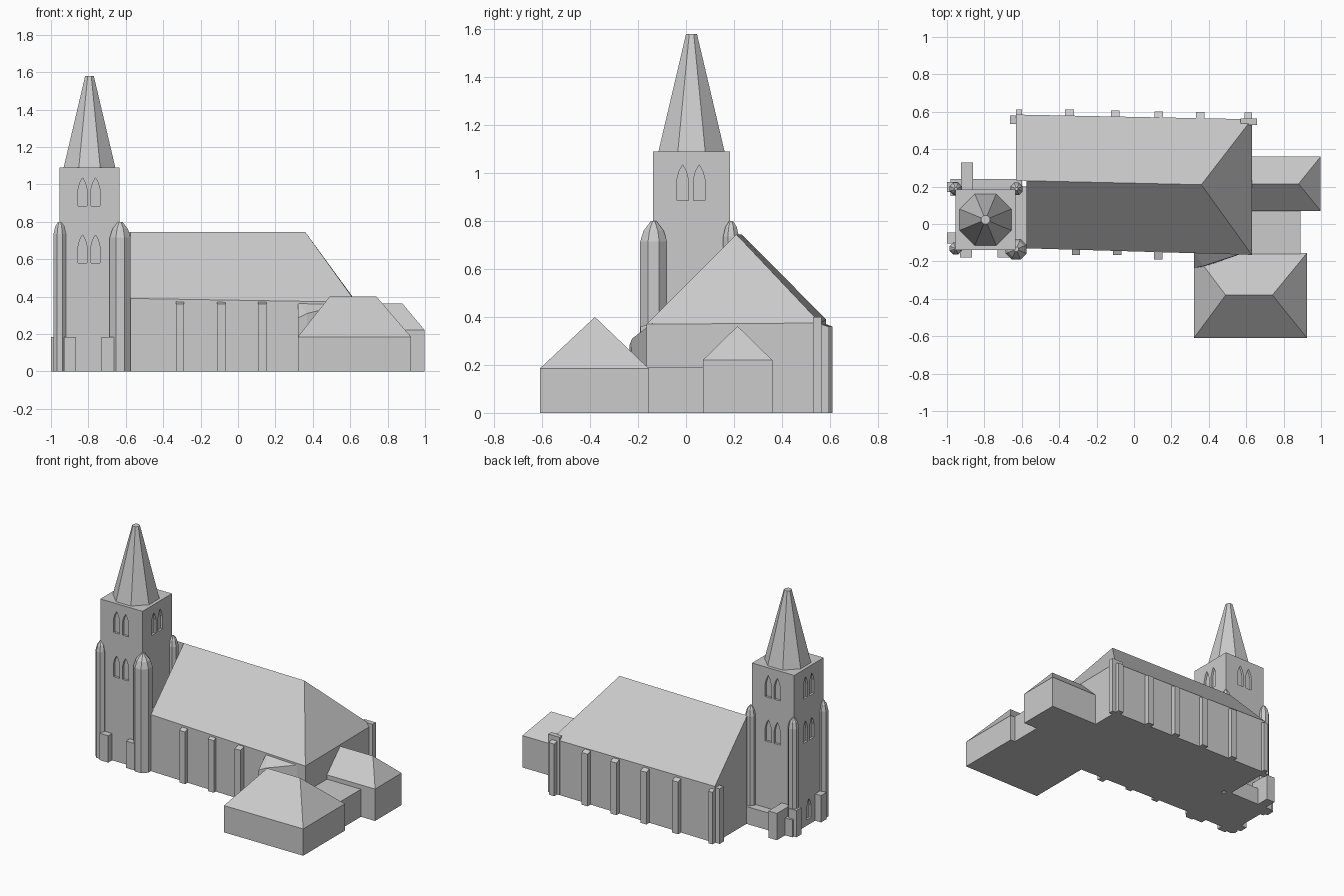
import bpy, bmesh, math
from mathutils import Matrix, Vector

if "Cube" in bpy.data.objects:
    bpy.data.objects.remove(bpy.data.objects["Cube"])

stone = bpy.data.materials.new("light_grey")
stone.diffuse_color = (0.6, 0.6, 0.6, 1)
stone.use_nodes = True
stone.node_tree.nodes["Principled BSDF"].inputs["Base Color"].default_value = stone.diffuse_color


def mesh_object(name, verts, faces):
    me = bpy.data.meshes.new(name)
    me.from_pydata(verts, [], faces)
    bm = bmesh.new()
    bm.from_mesh(me)
    bmesh.ops.recalc_face_normals(bm, faces=bm.faces)
    bm.to_mesh(me)
    bm.free()
    me.materials.append(stone)
    ob = bpy.data.objects.new(name, me)
    bpy.context.collection.objects.link(ob)
    return ob


def box(name, x0, x1, y0, y1, h):
    v = [(x, y, z) for z in (0, h) for x, y in ((x0, y0), (x1, y0), (x1, y1), (x0, y1))]
    return mesh_object(name, v, [(0, 3, 2, 1), (4, 5, 6, 7), (0, 1, 5, 4),
                                 (1, 2, 6, 5), (2, 3, 7, 6), (3, 0, 4, 7)])


def rings(name, cx, cy, n, levels):
    """Stack of n-sided rings (inradius, z), flat side facing front."""
    v, f = [], []
    for r, z in levels:
        R = r / math.cos(math.pi / n)
        for i in range(n):
            a = math.tau * (i + 0.5) / n
            v.append((cx + R * math.cos(a), cy + R * math.sin(a), z))
    for k in range(len(levels) - 1):
        for i in range(n):
            j = (i + 1) % n
            f.append((k * n + i, k * n + j, k * n + n + j, k * n + n + i))
    f += [tuple(range(n))[::-1], tuple(range(len(v) - n, len(v)))]
    return mesh_object(name, v, f)


def hip_house(name, x0, x1, y0, y1, eave, ridge, ra, rb, ry):
    """Walls with a hipped roof; ridge runs from ra to rb at y = ry."""
    v = [(x, y, z) for z in (0, eave) for x, y in ((x0, y0), (x1, y0), (x1, y1), (x0, y1))]
    v += [(ra, ry, ridge), (rb, ry, ridge)]
    return mesh_object(name, v, [(0, 3, 2, 1), (0, 1, 5, 4), (1, 2, 6, 5), (2, 3, 7, 6),
                                 (3, 0, 4, 7), (4, 5, 9, 8), (6, 7, 8, 9), (5, 6, 9), (7, 4, 8)])


def buttress(name, x, w, y_in, y_out, h):
    """Wall buttress with a sloped cap."""
    v = []
    for xx in (x - w / 2, x + w / 2):
        v += [(xx, y_in, 0), (xx, y_out, 0), (xx, y_out, h - 0.02), (xx, y_in, h)]
    return mesh_object(name, v, [(0, 1, 2, 3), (7, 6, 5, 4), (0, 4, 5, 1),
                                 (1, 5, 6, 2), (2, 6, 7, 3), (3, 7, 4, 0)])


# tower body
TX, TY, TH = -0.794, 0.023, 0.161
tower = box("tower", TX - TH, TX + TH, TY - TH, TY + TH, 1.09)


# lancet windows cut into the tower
def lancet(angle, u, z, h):
    w, d = 0.024, 0.015
    prof = [(-w, 0), (w, 0), (w, h * .58), (w * .62, h * .82), (0, h),
            (-w * .62, h * .82), (-w, h * .58)]
    n = len(prof)
    v = [(u + a, -TH + s, z + b) for s in (-d, d) for a, b in prof]
    f = [tuple(range(n)), tuple(range(n, 2 * n))]
    f += [(i, (i + 1) % n, n + (i + 1) % n, n + i) for i in range(n)]
    m = Matrix.Translation((TX, TY, 0)) @ Matrix.Rotation(angle, 4, 'Z')
    return [tuple(m @ Vector(p)) for p in v], f


cv, cf = [], []
openings = []
for k in range(4):                       # 0 front, 1 east, 2 back, 3 west
    for u in (-0.037, 0.032):
        openings.append((k, u, 0.885, 0.15))
        if k != 1:
            openings.append((k, u, 0.58, 0.15))
openings.append((3, 0.0, 0.04, 0.14))
for k, u, z, h in openings:
    v, f = lancet(k * math.pi / 2, u, z, h)
    cf += [tuple(i + len(cv) for i in face) for face in f]
    cv += v
cutter = mesh_object("window_cutter", cv, cf)
cutter.hide_render = True
mod = tower.modifiers.new("windows", 'BOOLEAN')
mod.operation, mod.object, mod.solver = 'DIFFERENCE', cutter, 'EXACT'
bpy.context.view_layer.objects.active = tower
tower.select_set(True)
bpy.ops.object.modifier_apply(modifier="windows")
bpy.data.objects.remove(cutter)

# spire
rings("spire", TX, TY, 8, [(0.138, 1.09), (0.023, 1.58)])

# corner turrets and larger stair turret
for i, (x, y) in enumerate([(-0.953, -0.131), (-0.953, 0.188), (-0.628, 0.188)]):
    rings(f"corner_turret_{i}", x, y, 8,
          [(0.033, 0), (0.033, 0.735), (0.024, 0.775), (0.008, 0.8)])
rings("stair_turret", -0.63, -0.135, 8,
      [(0.056, 0), (0.056, 0.715), (0.042, 0.76), (0.012, 0.8)])

# low plinth blocks round the tower
for i, (a, b, c, d, h) in enumerate([
        (-1.0, -0.94, -0.105, -0.045, .185), (-0.93, -0.865, -0.18, -0.1, .185),
        (-0.73, -0.66, -0.18, -0.1, .185), (-0.925, -0.86, 0.15, 0.33, .185),
        (-1.0, -0.94, 0.17, 0.225, .185), (-0.98, -0.6, 0.15, 0.24, .12)]):
    box(f"plinth_{i}", a, b, c, d, h)

# nave: slightly skewed plan, stepped west end, hipped east end
plan = [(-0.63, 0.585), (0.63, 0.56), (0.63, -0.165), (-0.575, -0.13),
        (-0.575, 0.231), (-0.63, 0.232)]
eaves = [0.39, 0.375, 0.37, 0.39]
nv = [(x, y, 0) for x, y in plan]
nv += [(x, y, z) for (x, y), z in zip(plan, eaves)]
nv += [(-0.63, 0.232, 0.745), (-0.575, 0.231, 0.745), (0.36, 0.21, 0.745)]
mesh_object("nave", nv, [
    (0, 1, 2, 3, 4, 5), (0, 6, 7, 1), (1, 7, 8, 2), (2, 8, 9, 3),
    (6, 10, 11, 12, 7), (8, 12, 11, 9), (7, 12, 8),
    (0, 5, 10, 6), (5, 4, 11, 10), (4, 3, 9, 11)])
box("tower_link", -0.64, -0.57, -0.12, 0.2, 0.38)

# nave buttresses
for i, x in enumerate((-0.345, -0.1, 0.133, 0.355)):
    y = 0.572 - 0.02 * x
    buttress(f"north_buttress_{i}", x, 0.046, y - 0.02, y + 0.033, 0.38)
for i, (x, out) in enumerate(((-0.31, -0.165), (-0.09, -0.167), (0.13, -0.19))):
    buttress(f"south_buttress_{i}", x, 0.044, -0.12, out, 0.38)
buttress("northwest_buttress", -0.615, 0.03, 0.55, 0.612, 0.38)
buttress("northeast_buttress", 0.61, 0.04, 0.53, 0.595, 0.38)
box("northwest_side_buttress", -0.663, -0.6, 0.535, 0.58, 0.38)
box("northeast_side_buttress", 0.57, 0.657, 0.53, 0.565, 0.40)

# roof spur joining the nave to the south annex
mesh_object("roof_spur", [
    (0.32, -0.14, 0.18), (0.63, -0.14, 0.18), (0.37, -0.23, 0.18), (0.32, -0.235, 0.18),
    (0.32, -0.14, 0.375), (0.63, -0.14, 0.375), (0.37, -0.225, 0.31), (0.32, -0.235, 0.285)],
    [(0, 3, 2, 1), (4, 5, 6), (4, 6, 7), (0, 4, 7, 3), (3, 7, 6, 2), (2, 6, 5, 1), (1, 5, 4, 0)])

# annexes on the south-east and east
hip_house("south_annex", 0.32, 0.925, -0.61, -0.155, 0.185, 0.40, 0.49, 0.74, -0.38)
box("flat_link", 0.6, 0.89, -0.2, 0.09, 0.19)
hip_house("east_annex", 0.45, 0.998, 0.07, 0.36, 0.22, 0.362, 0.451, 0.88, 0.215)
